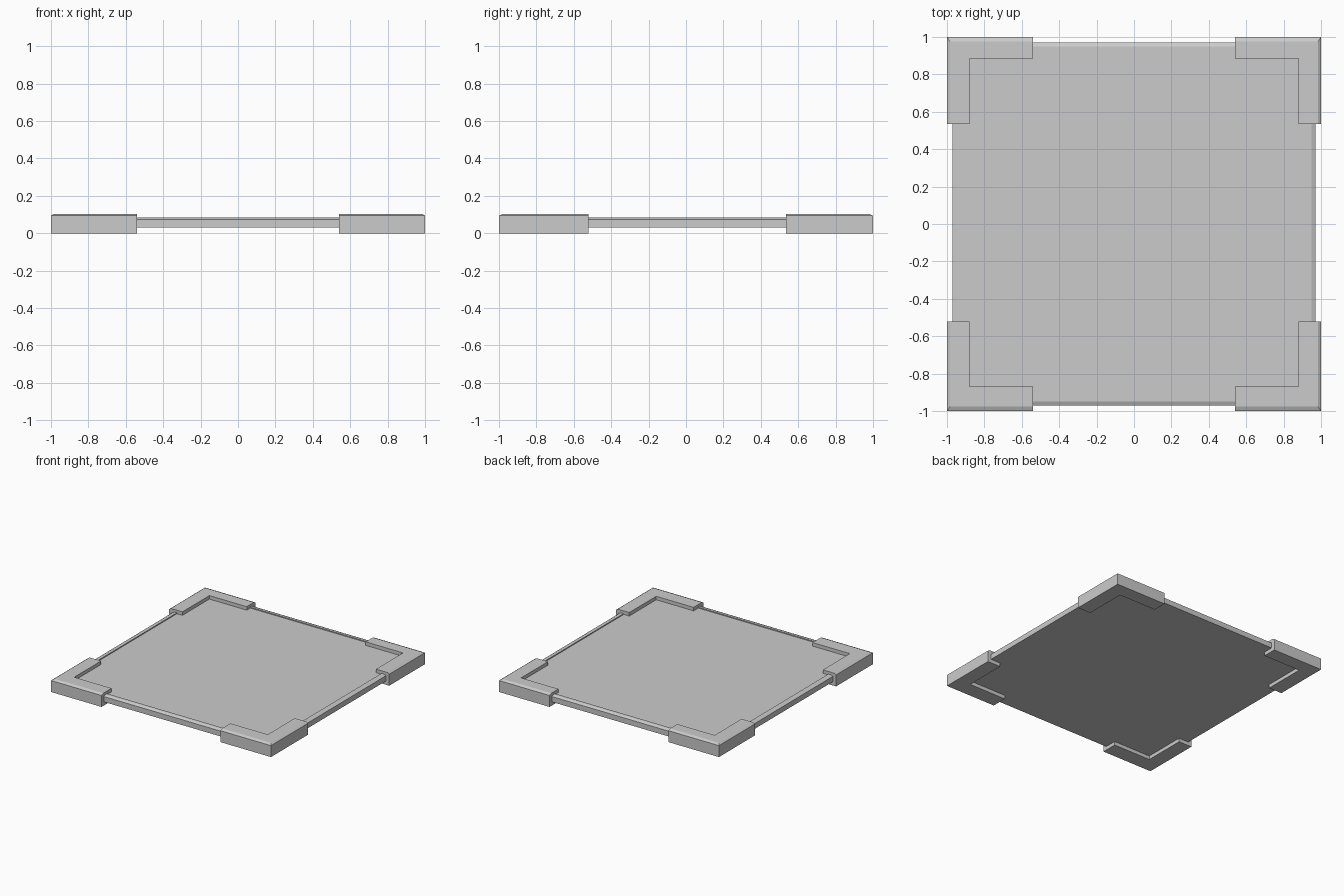
import bpy, bmesh

if "Cube" in bpy.data.objects:
    bpy.data.objects.remove(bpy.data.objects["Cube"])


def loft(name, rings):
    """Skin a stack of (outline, z) rings and cap both ends."""
    bm = bmesh.new()
    loops = [[bm.verts.new((x, y, z)) for x, y in pts] for pts, z in rings]
    n = len(loops[0])
    for a, b in zip(loops, loops[1:]):
        for i in range(n):
            j = (i + 1) % n
            bm.faces.new((a[i], a[j], b[j], b[i]))
    bm.faces.new(loops[0])
    bm.faces.new(loops[-1])
    bmesh.ops.recalc_face_normals(bm, faces=bm.faces)
    mesh = bpy.data.meshes.new(name)
    bm.to_mesh(mesh)
    bm.free()
    obj = bpy.data.objects.new(name, mesh)
    bpy.context.collection.objects.link(obj)
    return obj


def square(h):
    return [(-h, -h), (h, -h), (h, h), (-h, h)]


# Thin panel with a chamfered raised rim
loft("panel", [(square(0.97), 0.03), (square(0.97), 0.074),
               (square(0.95), 0.083), (square(0.93), 0.083),
               (square(0.93), 0.075)])


def ell(sx, sy, end_y, inner_y, ox, oy):
    """L outline of one corner guard; ox, oy are the outer extents."""
    pts = [(ox, oy), (0.54, oy), (0.54, inner_y),
           (0.88, inner_y), (0.88, end_y), (ox, end_y)]
    return [(sx * x, sy * y) for x, y in pts]


# Four corner guards, chamfered along the outer top edges
for side, sx in (("left", -1), ("right", 1)):
    for depth, sy, end_y, inner_y in (("front", -1, 0.52, 0.87),
                                      ("back", 1, 0.535, 0.885)):
        base = ell(sx, sy, end_y, inner_y, 1.0, 1.0)
        top = ell(sx, sy, end_y, inner_y, 0.985, 0.977)
        loft(f"{depth}_{side}_corner_guard",
             [(base, 0.0), (base, 0.094), (top, 0.104)])
